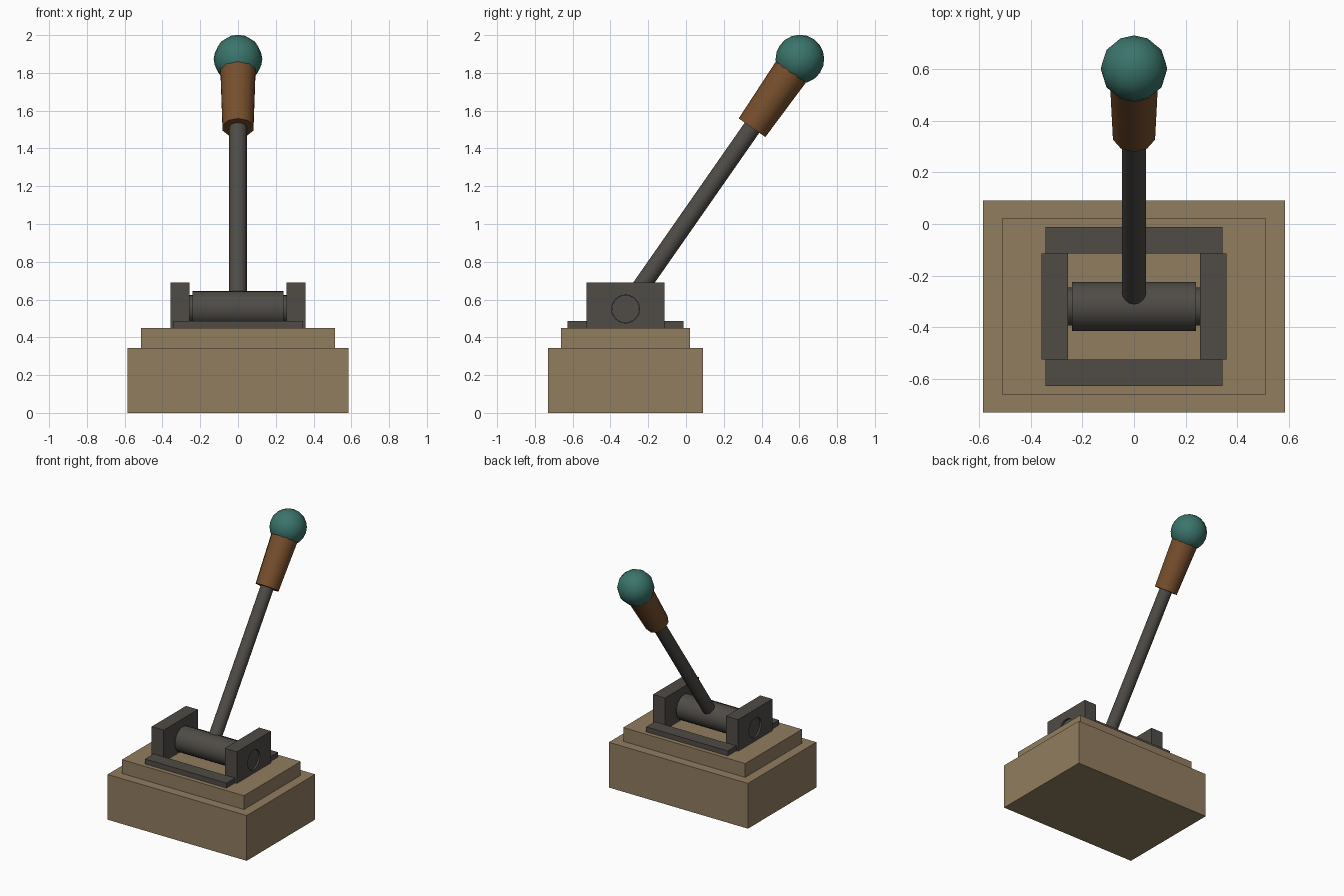
import bpy, math
from mathutils import Vector, Matrix

if "Cube" in bpy.data.objects:
    bpy.data.objects.remove(bpy.data.objects["Cube"])


def material(name, rgb):
    m = bpy.data.materials.new(name)
    m.diffuse_color = (*rgb, 1)
    m.use_nodes = True
    m.node_tree.nodes["Principled BSDF"].inputs["Base Color"].default_value = m.diffuse_color
    return m


WOOD = material("tan_wood", (0.285, 0.205, 0.117))
METAL = material("dark_metal", (0.079, 0.072, 0.063))
LEATHER = material("brown_grip", (0.185, 0.077, 0.026))
TEAL = material("teal_knob", (0.043, 0.175, 0.148))

CY = -0.32                                  # centre of the base in y
PIVOT = Vector((0, CY, 0.55))               # lever pivot
TILT = math.atan2(0.923, 1.323)             # lever leans toward +y
AXIS = Vector((0, math.sin(TILT), math.cos(TILT)))
LEAN = Matrix.Rotation(-TILT, 4, 'X')


def finish(name, mat, smooth=False):
    o = bpy.context.object
    o.name = name
    o.data.materials.append(mat)
    if smooth:
        bpy.ops.object.shade_smooth_by_angle(angle=math.radians(45))
    return o


def box(name, x, y, z, mat):
    """Box from (min, max) ranges."""
    bpy.ops.mesh.primitive_cube_add(size=1)
    o = finish(name, mat)
    lo, hi = Vector((x[0], y[0], z[0])), Vector((x[1], y[1], z[1]))
    o.data.transform(Matrix.Translation((lo + hi) / 2) @ Matrix.Diagonal((*(hi - lo), 1)))
    return o


def rod_x(name, r, half, mat):
    """Cylinder along x through the pivot."""
    bpy.ops.mesh.primitive_cylinder_add(vertices=24, radius=r, depth=2 * half)
    o = finish(name, mat, True)
    o.data.transform(Matrix.Translation(PIVOT) @ Matrix.Rotation(math.pi / 2, 4, 'Y'))
    return o


def on_lever(name, r1, r2, a, b, sides, mat):
    """Tapered cylinder along the lever, between distances a and b."""
    bpy.ops.mesh.primitive_cone_add(vertices=sides, radius1=r1, radius2=r2, depth=b - a)
    o = finish(name, mat, True)
    o.data.transform(Matrix.Translation(PIVOT + AXIS * (a + b) / 2) @ LEAN)
    return o


# stepped wooden base
box("base_lower", (-0.585, 0.585), (CY - 0.411, CY + 0.411), (0, 0.344), WOOD)
box("base_upper", (-0.513, 0.513), (CY - 0.341, CY + 0.341), (0.344, 0.449), WOOD)

# pivot drum and its shaft
rod_x("pivot_drum", 0.095, 0.24, METAL)
rod_x("pivot_shaft", 0.073, 0.345, METAL)

# cutter for the shaft holes
cutter = rod_x("shaft_hole_cutter", 0.074, 0.6, METAL)
cutter.hide_render = True
cutter.hide_viewport = True

# bracket frame: two upright cheeks with holes, two low rails
for s, side in ((-1, "left"), (1, "right")):
    xs = sorted((s * 0.257, s * 0.358))
    cheek = box("bracket_" + side, xs, (CY - 0.206, CY + 0.206), (0.449, 0.69), METAL)
    mod = cheek.modifiers.new("shaft_hole", 'BOOLEAN')
    mod.operation = 'DIFFERENCE'
    mod.solver = 'EXACT'
    mod.object = cutter
for s, side in ((-1, "front"), (1, "back")):
    ys = sorted((CY + s * 0.206, CY + s * 0.308))
    box("rail_" + side, (-0.343, 0.343), ys, (0.449, 0.487), METAL)

# lever rod, grip and knob
on_lever("lever_rod", 0.047, 0.047, 0, 1.3, 16, METAL)
on_lever("lever_grip", 0.086, 0.098, 1.17, 1.56, 10, LEATHER)
bpy.ops.mesh.primitive_uv_sphere_add(segments=12, ring_count=10, radius=0.129)
knob = finish("lever_knob", TEAL, True)
knob.data.transform(Matrix.Translation(PIVOT + AXIS * 1.613) @ LEAN)
